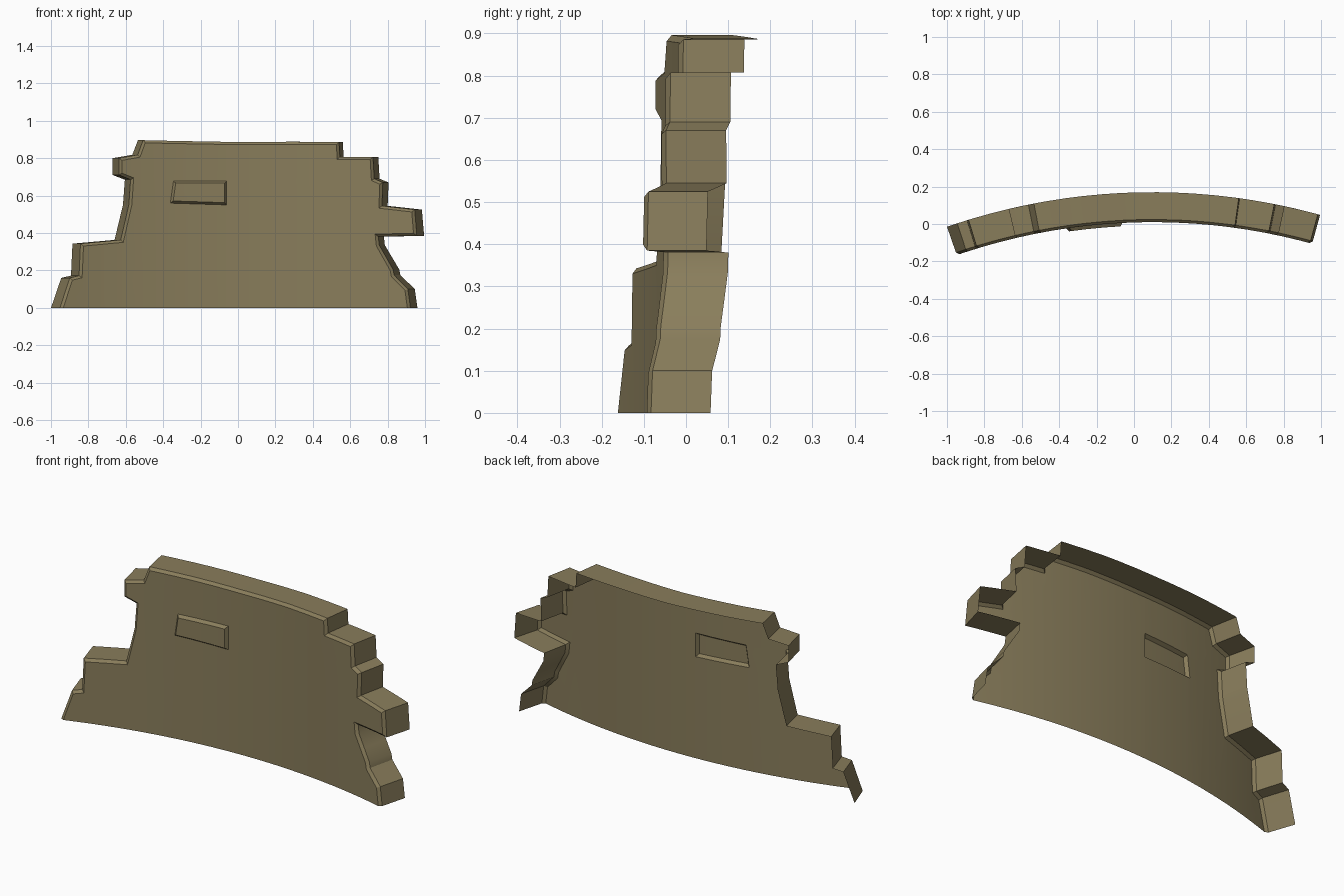
import bpy, bmesh, math
from mathutils import Vector

if "Cube" in bpy.data.objects:
    bpy.data.objects.remove(bpy.data.objects["Cube"])

R_FRONT, DEPTH, CX, CY = 3.20, 0.16, 0.1, -3.19
R_BACK = R_FRONT + DEPTH
BEVEL = 0.014

# Broken outline of the wall (x at the rear rim, z), running below ground to be trimmed
outline = [
    (-1.02, -.06), (-.945, .16), (-.893, .172), (-.885, .343), (-.66, .363),
    (-.615, .55), (-.605, .685), (-.67, .71), (-.67, .80), (-.565, .818),
    (-.535, .896), (-.35, .892), (0, .886), (.3, .888), (.56, .886),
    (.565, .807), (.75, .807), (.757, .69), (.805, .67), (.80, .545),
    (.983, .525), (.995, .385), (.78, .38), (.785, .335), (.862, .205),
    (.868, .175), (.945, .10), (.968, -.06)]


def arc_pos(x):
    """Arc length along the rear rim for a given x."""
    return R_BACK * math.asin((x - CX) / R_BACK)


def cut(bm, co, no, clear=False):
    bmesh.ops.bisect_plane(bm, geom=bm.verts[:] + bm.edges[:] + bm.faces[:],
                           plane_co=co, plane_no=no, dist=1e-5, clear_inner=clear)


bm = bmesh.new()

# Front skin, flat for now, with a chamfered border
face = bm.faces.new([bm.verts.new((arc_pos(x), 0, z)) for x, z in outline])
face.normal_update()
if face.normal.y > 0:
    face.normal_flip()
bmesh.ops.inset_region(bm, faces=[face], thickness=BEVEL, depth=BEVEL,
                       use_boundary=True, use_even_offset=True)
shift = min(v.co.y for v in bm.verts)
for v in bm.verts:
    v.co.y -= shift

# Rim running backwards; back and underside stay open
border = [e for e in bm.edges if e.is_boundary]
ext = bmesh.ops.extrude_edge_only(bm, edges=border)
for v in ext["geom"]:
    if isinstance(v, bmesh.types.BMVert):
        v.co.y = DEPTH

# Trim at the ground, then slice for bending
cut(bm, (0, 0, 0), (0, 0, 1), clear=True)
for i in range(-11, 10):
    cut(bm, (i * 0.1 + 0.03, 0, 0), (1, 0, 0))

# Raised stone in the front skin, outlined by four slightly tilted cuts
stone_planes = [
    (Vector((arc_pos(-.385), 0, .56)), Vector((1, 0, -.15)).normalized()),
    (Vector((arc_pos(-.07), 0, .56)), Vector((-1, 0, 0))),
    (Vector((arc_pos(-.07), 0, .55)), Vector((.03, 0, 1)).normalized()),
    (Vector((arc_pos(-.07), 0, .678)), Vector((0, 0, -1)))]
for co, no in stone_planes:
    cut(bm, co, no)
bm.normal_update()
stone = [f for f in bm.faces if abs(f.normal.y) > .99 and
         all((f.calc_center_median() - co).dot(no) > 0 for co, no in stone_planes)]
bmesh.ops.inset_region(bm, faces=stone, thickness=.012, depth=.018,
                       use_boundary=True, use_even_offset=True)

# Bend the wall around a vertical axis in front of it
for v in bm.verts:
    a, r = v.co.x / R_BACK, R_FRONT + v.co.y
    v.co.x, v.co.y = CX + r * math.sin(a), CY + r * math.cos(a)

bm.normal_update()
mesh = bpy.data.meshes.new("ruined_wall")
bm.to_mesh(mesh)
bm.free()
wall = bpy.data.objects.new("ruined_wall", mesh)
bpy.context.collection.objects.link(wall)

stone_mat = bpy.data.materials.new("olive_stone")
stone_mat.diffuse_color = (0.25, 0.205, 0.105, 1)
stone_mat.use_nodes = True
stone_mat.node_tree.nodes["Principled BSDF"].inputs["Base Color"].default_value = stone_mat.diffuse_color
mesh.materials.append(stone_mat)

bpy.context.view_layer.objects.active = wall
wall.select_set(True)
bpy.ops.object.shade_smooth_by_angle(angle=math.radians(25))
